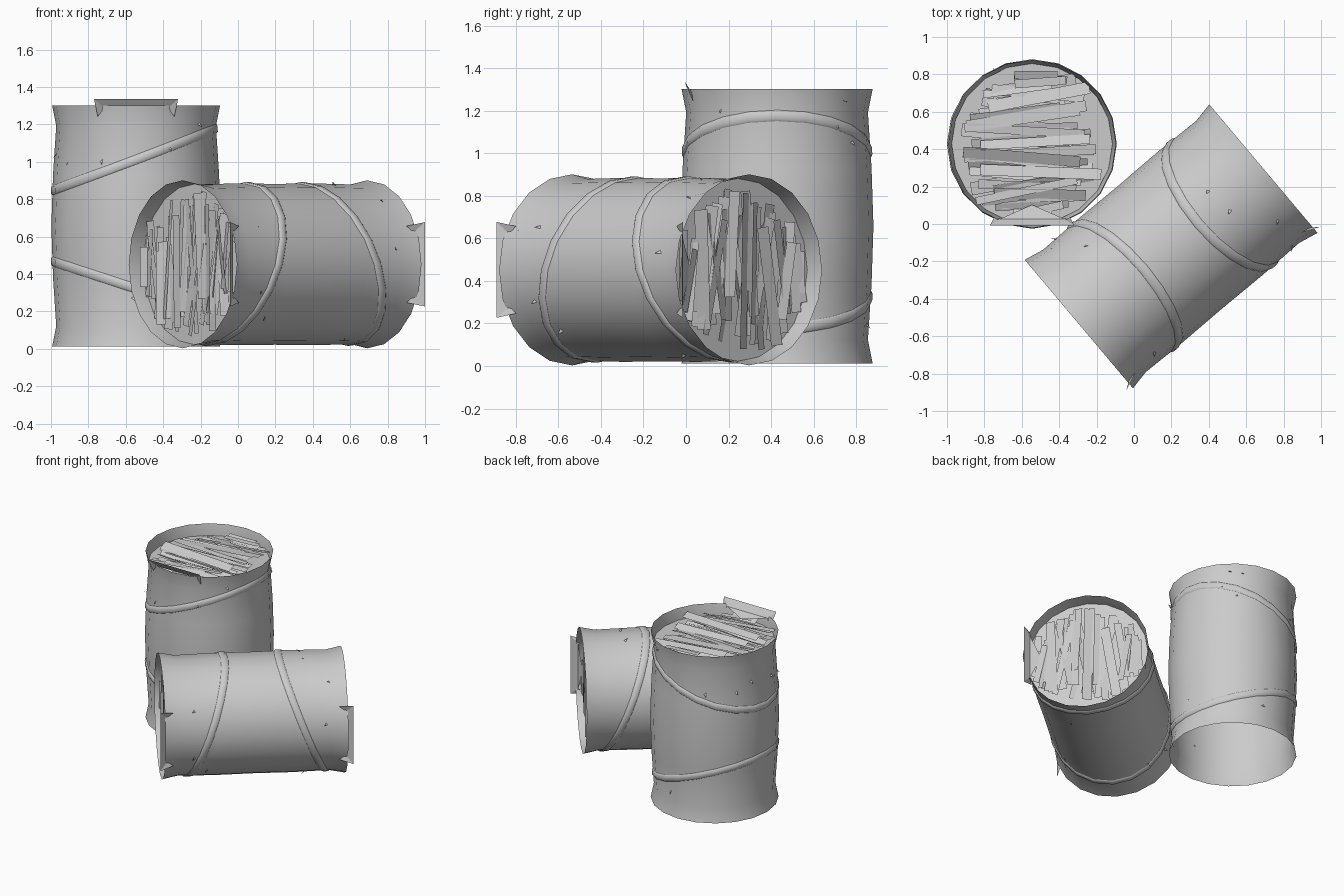
import bpy, bmesh, math, random
from mathutils import Matrix, Vector

if "Cube" in bpy.data.objects:
    bpy.data.objects.remove(bpy.data.objects["Cube"])

SIDES, LENGTH, RIM, WAIST = 20, 1.29, 0.449, 0.427


def make(name, verts, faces, matrix, smooth=False):
    mesh = bpy.data.meshes.new(name)
    mesh.from_pydata([tuple(v) for v in verts], [], faces)
    for p in mesh.polygons:
        p.use_smooth = smooth
    obj = bpy.data.objects.new(name, mesh)
    bpy.context.collection.objects.link(obj)
    obj.matrix_world = matrix
    return obj


def loft(rings):
    """Open tube joining rings of equal vertex count."""
    n = len(rings[0])
    verts = [v for r in rings for v in r]
    faces = [(k * n + i, k * n + (i + 1) % n, (k + 1) * n + (i + 1) % n, (k + 1) * n + i)
             for k in range(len(rings) - 1) for i in range(n)]
    return verts, faces


def ring(radius, zfun):
    pts = []
    for i in range(SIDES):
        a = 2 * math.pi * i / SIDES
        pts.append(Vector((radius * math.cos(a), radius * math.sin(a), zfun(math.cos(a)))))
    return pts


def flip_end(verts, top):
    """Mirror an end part to the bottom of the bale."""
    return verts if top else [Vector((v[0], v[1], LENGTH - v[2])) for v in verts]


def straw_cards(top, rng):
    verts, faces = [], []

    def card(x, y, z, half, width, angle, roll):
        m = (Matrix.Translation((x, y, z)) @ Matrix.Rotation(angle, 4, 'Z')
             @ Matrix.Rotation(roll, 4, 'X'))
        b = len(verts)
        for sx, sy in ((-1, -1), (1, -1), (1, 1), (-1, 1)):
            verts.append(m @ Vector((sx * half, sy * width / 2, 0)))
        faces.append((b, b + 1, b + 2, b + 3))

    count = 38
    for i in range(count):
        y = -0.37 + 0.74 * i / (count - 1)
        span = math.sqrt(0.40 ** 2 - y * y)
        half = span * rng.uniform(0.6, 0.92)
        x = rng.uniform(-1, 1) * (span - half)
        limit = min(0.22, 0.5 * (0.40 - abs(y)) / half)
        card(x, y, LENGTH - rng.uniform(0.035, 0.075), half, rng.uniform(0.035, 0.07),
             rng.uniform(-limit, limit), rng.uniform(-0.5, 0.5))
    return flip_end(verts, top), faces


def loose_flap(top):
    # folded netting: leaning outer strip, pointed corners and inner tongue
    z = LENGTH
    pts = [(-0.225, -0.435, z + 0.035), (0.225, -0.435, z + 0.035),
           (0.17, -0.40, z - 0.015), (-0.17, -0.40, z - 0.015),
           (-0.205, -0.395, z - 0.06), (0.205, -0.395, z - 0.06),
           (0.0, -0.325, z - 0.04)]
    faces = [(0, 3, 2, 1), (0, 4, 3), (1, 2, 5), (3, 6, 2)]
    return flip_end([Vector(p) for p in pts], top), faces


def bale(prefix, matrix, mid, ends, seed):
    rng = random.Random(seed)
    # flared rims, pinched waist and softly bulging middle
    profile = [(0, RIM), (0.11, WAIST), (0.37, (WAIST + mid) / 2 + 0.004), (0.645, mid),
               (0.92, (WAIST + mid) / 2 + 0.004), (1.18, WAIST), (LENGTH, RIM)]
    make(prefix + "_wrap", *loft([ring(r, lambda c, z=z: z) for z, r in profile]),
         matrix, True)

    def wall(z):
        for (z0, r0), (z1, r1) in zip(profile, profile[1:]):
            if z <= z1:
                return r0 + (r1 - r0) * (z - z0) / (z1 - z0)
        return RIM

    # two slanted bands
    for name, centre, slope in (("upper_band", 1.0, 0.165), ("lower_band", 0.31, -0.145)):
        rings = []
        for dz, dr in ((-0.026, 0.0), (-0.016, 0.008), (0.016, 0.008), (0.026, 0.0)):
            pts = ring(1, lambda c: centre + slope * c + dz)
            for p in pts:
                p.xy *= wall(p.z) + dr
            rings.append(pts)
        make(prefix + "_" + name, *loft(rings), matrix, True)

    # ends: recessed disc, straw and a flap of loose wrap
    for top in ends:
        tag = "_top" if top else "_bottom"
        z = LENGTH - 0.085 if top else 0.085
        make(prefix + tag + "_core", ring(0.43, lambda c: z), [tuple(range(SIDES))], matrix)
        make(prefix + tag + "_straw", *straw_cards(top, rng), matrix)
        make(prefix + tag + "_flap", *loose_flap(top), matrix)

    # stray straw tips poking through the wrap
    verts, faces = [], []
    for i in range(14):
        a = 2 * math.pi * (i + rng.uniform(0, 0.6)) / 14
        h = rng.choice((rng.uniform(0.12, 0.3), rng.uniform(0.98, 1.2)))
        r, b = wall(h), len(verts)
        for da, dz, dr in ((0, 0, -0.004), (0.04, 0.012, -0.004), (0.045, -0.015, 0.016)):
            verts.append(Vector(((r + dr) * math.cos(a + da), (r + dr) * math.sin(a + da), h + dz)))
        faces.append((b, b + 1, b + 2))
    make(prefix + "_stray_straw", verts, faces, matrix)


# upright bale: open underneath
bale("upright_bale", Matrix.Translation((-0.545, 0.428, 0.012)), 0.453, (True,), 3)

# lying bale: local z runs along the ground, local x points down
ang = math.radians(40.1)
axis = Vector((math.cos(ang), math.sin(ang), 0))
side = Vector((-math.sin(ang), math.cos(ang), 0))
rot = Matrix((side.cross(axis), side, axis)).transposed().to_4x4()
bale("lying_bale", Matrix.Translation((-0.295, -0.535, 0.452)) @ rot, 0.43, (True, False), 8)
